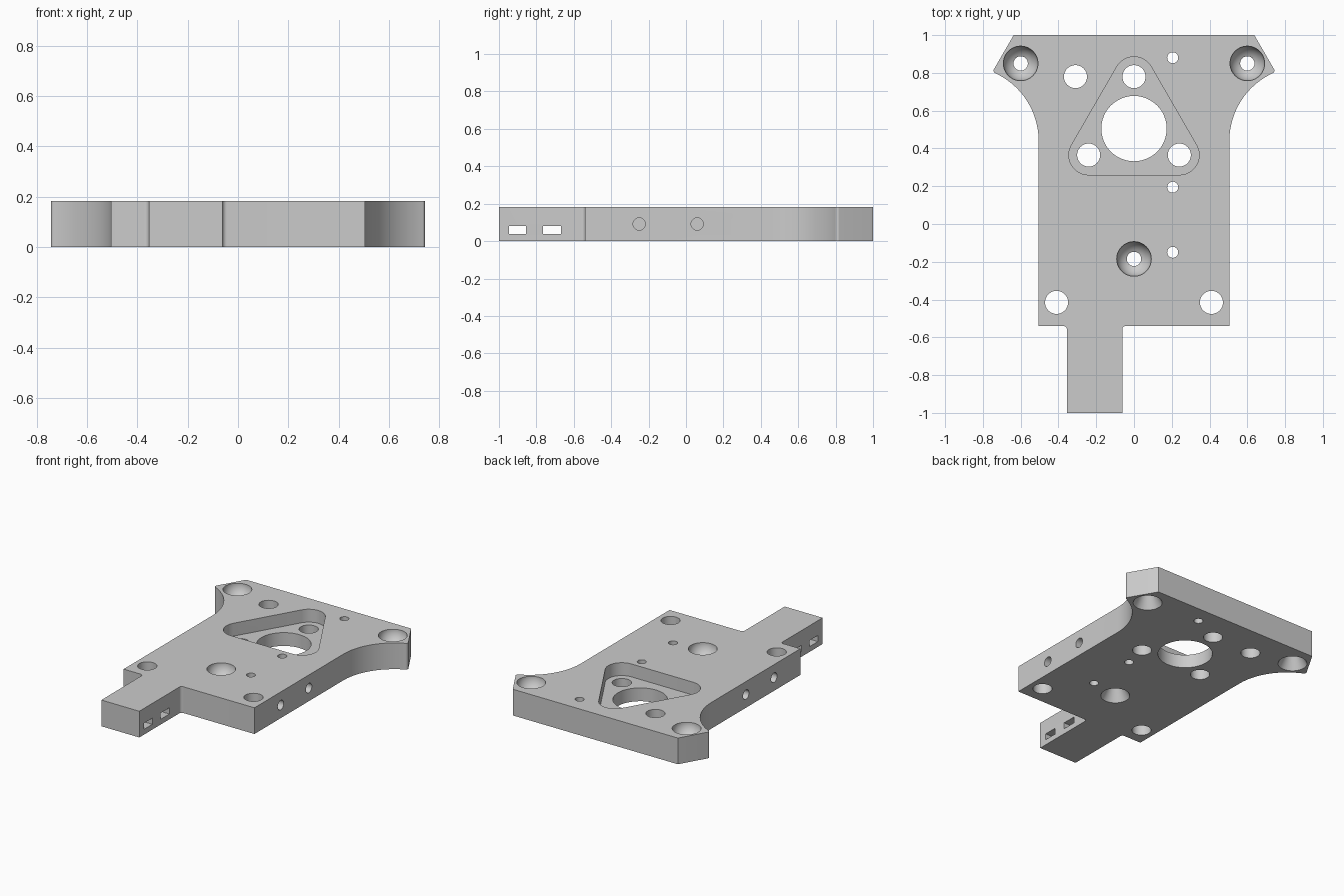
import bpy, bmesh
from math import sin, cos, pi, atan2, sqrt
from mathutils import Matrix, Vector

if "Cube" in bpy.data.objects:
    bpy.data.objects.remove(bpy.data.objects["Cube"], do_unlink=True)

T = 0.183       # plate thickness
OVER = 0.03     # cutter overshoot

grey = bpy.data.materials.new("machined grey")
grey.use_nodes = True
colour = (0.6, 0.6, 0.6, 1)
grey.diffuse_color = colour
grey.node_tree.nodes["Principled BSDF"].inputs["Base Color"].default_value = colour


def loft(name, rings):
    """Closed solid through rings of points, capped at both ends."""
    bm = bmesh.new()
    rings = [[bm.verts.new(p) for p in ring] for ring in rings]
    n = len(rings[0])
    for a, b in zip(rings, rings[1:]):
        for i in range(n):
            j = (i + 1) % n
            bm.faces.new((a[i], a[j], b[j], b[i]))
    bm.faces.new(rings[0])
    bm.faces.new(rings[-1])
    bmesh.ops.recalc_face_normals(bm, faces=bm.faces)
    mesh = bpy.data.meshes.new(name)
    bm.to_mesh(mesh)
    bm.free()
    mesh.materials.append(grey)
    obj = bpy.data.objects.new(name, mesh)
    bpy.context.collection.objects.link(obj)
    return obj


def prism(name, points, z0, z1):
    return loft(name, [[(x, y, z) for x, y in points] for z in (z0, z1)])


def lathe(name, profile, matrix, n=48):
    """Solid turned from (radius, height) points."""
    return loft(name, [[matrix @ Vector((r * cos(2 * pi * i / n), r * sin(2 * pi * i / n), z))
                        for i in range(n)] for r, z in profile])


def fillet(p, a, b, r, n=6):
    """Rounded corner at p between neighbours a and b."""
    p, a, b = Vector(p), Vector(a), Vector(b)
    u, v = (a - p).normalized(), (b - p).normalized()
    half = u.angle(v) / 2
    c = p + (u + v).normalized() * (r / sin(half))
    s = p + u * (r * cos(half) / sin(half)) - c
    e = p + v * (r * cos(half) / sin(half)) - c
    return [tuple(c + s.lerp(e, i / n).normalized() * r) for i in range(n + 1)]


def cut(target, cutter):
    cutter.hide_render = True
    mod = target.modifiers.new("cut", 'BOOLEAN')
    mod.operation, mod.solver, mod.object = 'DIFFERENCE', 'EXACT', cutter
    bpy.context.view_layer.objects.active = target
    bpy.ops.object.modifier_apply(modifier=mod.name)
    bpy.data.objects.remove(cutter, do_unlink=True)


# Outline: one flared shoulder, mirrored to the other side
W, Y_FRONT, Y_ARC = 0.505, -0.54, 0.44
tip = (0.75, 0.805)
R = ((tip[0] - W) ** 2 + (tip[1] - Y_ARC) ** 2) / (2 * (tip[0] - W))
centre = (W + R, Y_ARC)
end = atan2(tip[1] - Y_ARC, tip[0] - centre[0])
arc = [(centre[0] + R * cos(pi + (end - pi) * i / 24),
        centre[1] + R * sin(pi + (end - pi) * i / 24)) for i in range(24)]
shoulder = arc + fillet(tip, arc[-1], (0.637, 1), 0.015) + [(0.637, 1)]
mirrored = [(-x, y) for x, y in reversed(shoulder)]

# Tab at the front edge, with small inside fillets
L, Rt = -0.355, -0.062
tab = (fillet((L, Y_FRONT), (-W, Y_FRONT), (L, -1), 0.018) + [(L, -1), (Rt, -1)]
       + fillet((Rt, Y_FRONT), (Rt, -1), (W, Y_FRONT), 0.018))
plate = prism("mounting_plate", [(W, Y_FRONT)] + shoulder + mirrored + [(-W, Y_FRONT)] + tab, 0, T)

# Rounded triangular pocket around three of the holes
tri = [(0, 0.78), (-0.24, 0.365), (0.24, 0.365)]
pocket = []
for k, (x, y) in enumerate(tri):
    start = pi / 6 + k * 2 * pi / 3
    pocket += [(x + 0.105 * cos(start + i * pi / 18), y + 0.105 * sin(start + i * pi / 18))
               for i in range(13)]
cut(plate, prism("pocket_cutter", pocket, T - 0.09, T + OVER))

# Straight through holes, grouped by radius
holes = {0.173: [(0, 0.505)],
         0.061: tri + [(-0.31, 0.78), (-0.41, -0.415), (0.41, -0.415)],
         0.029: [(0.205, 0.88), (0.205, 0.195), (0.205, -0.15)]}
for r, spots in holes.items():
    for x, y in spots:
        cut(plate, lathe("hole_cutter", [(r, -OVER), (r, T + OVER)], Matrix.Translation((x, y, 0))))

# Seats: spherical cup above, cone below, narrow throat between
CUP, THROAT = 0.092, 0.038
throat_z = T - sqrt(CUP ** 2 - THROAT ** 2)
slope = (CUP - THROAT) / throat_z
a0 = atan2(T - throat_z, THROAT)
seat = [(CUP + slope * OVER, -OVER)]
seat += [(CUP * cos(a0 * (1 - i / 10)), T - CUP * sin(a0 * (1 - i / 10))) for i in range(10)]
seat += [(CUP, T + OVER)]
for x, y in [(-0.6, 0.85), (0.6, 0.85), (0, -0.185)]:
    cut(plate, lathe("seat_cutter", seat, Matrix.Translation((x, y, 0))))

# Blind holes in both side walls
for side in (-1, 1):
    for y in (-0.25, 0.06):
        m = Matrix.Translation((side * W, y, T / 2)) @ Matrix.Rotation(pi / 2, 4, 'Y')
        cut(plate, lathe("side_hole_cutter", [(0.033, -0.18), (0.033, 0.18)], m, 32))

# Two slots through the tab
for y0, y1 in ((-0.947, -0.856), (-0.765, -0.668)):
    box = [(L - OVER, y0), (Rt + OVER, y0), (Rt + OVER, y1), (L - OVER, y1)]
    cut(plate, prism("slot_cutter", box, 0.037, 0.08))

bpy.ops.object.select_all(action='DESELECT')
plate.select_set(True)
bpy.context.view_layer.objects.active = plate
bpy.ops.object.shade_smooth_by_angle(angle=pi / 7)
